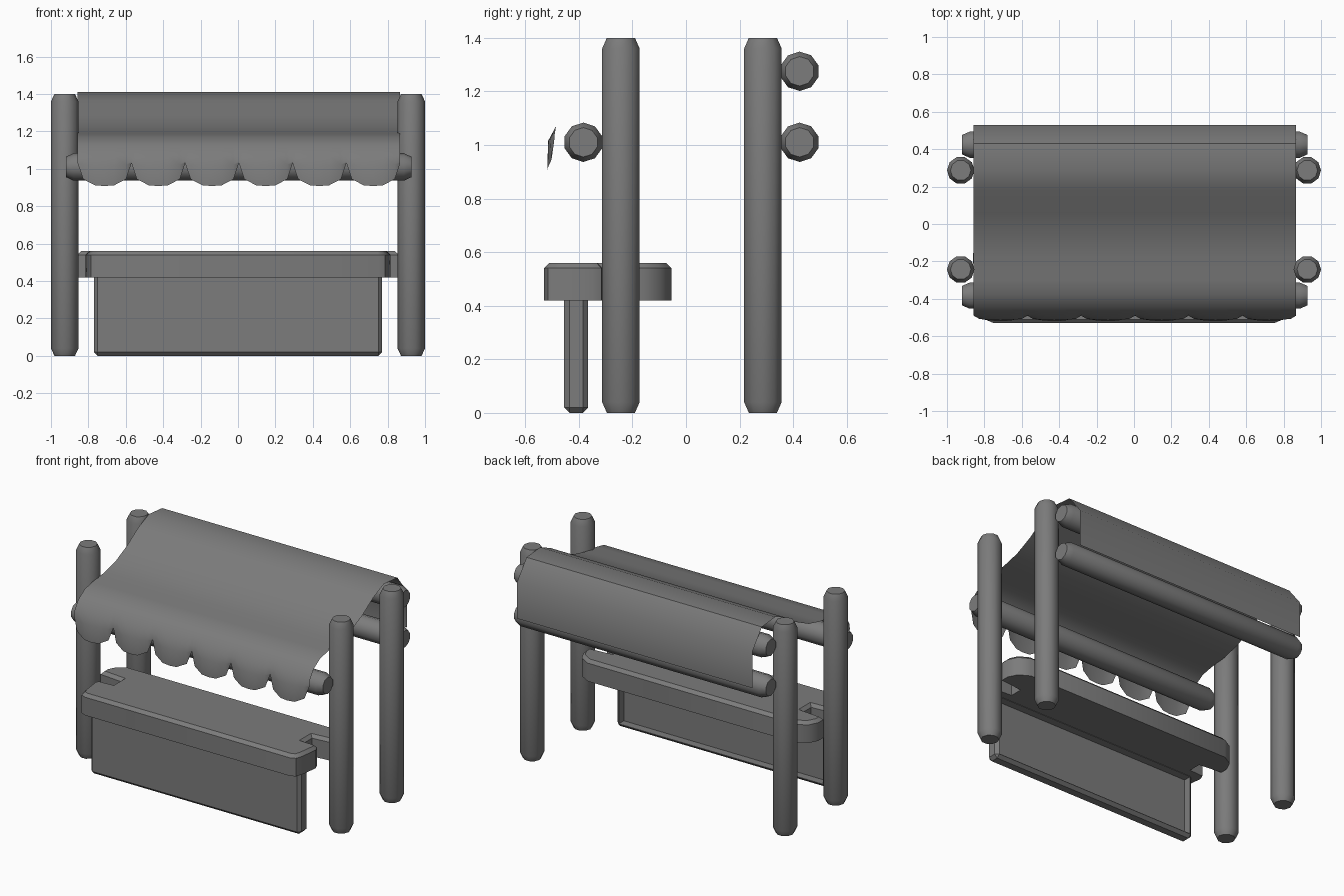
import bpy, bmesh, math

cube = bpy.data.objects.get("Cube")
if cube:
    bpy.data.objects.remove(cube, do_unlink=True)

grey = bpy.data.materials.new("plain grey")
grey.use_nodes = True
colour = (0.2, 0.2, 0.2, 1)
grey.diffuse_color = colour
grey.node_tree.nodes["Principled BSDF"].inputs["Base Color"].default_value = colour


def finish(name, bm, smooth=None, outward=True):
    """Turn a bmesh into a named object, optionally with smooth shading."""
    if outward:
        bmesh.ops.recalc_face_normals(bm, faces=bm.faces)
    mesh = bpy.data.meshes.new(name)
    bm.to_mesh(mesh)
    bm.free()
    mesh.materials.append(grey)
    obj = bpy.data.objects.new(name, mesh)
    bpy.context.collection.objects.link(obj)
    if smooth:
        bpy.ops.object.select_all(action='DESELECT')
        obj.select_set(True)
        bpy.context.view_layer.objects.active = obj
        bpy.ops.object.shade_smooth_by_angle(angle=math.radians(smooth))
    return obj


def pole(name, length, location, lying=False):
    """Ten-sided pole with tapered ends, standing on z or lying along x."""
    bm = bmesh.new()
    half, sides, rings = length / 2, 10, []
    for z, r in ((-half, .055), (.04 - half, .0735), (half - .04, .0735), (half, .055)):
        rings.append([bm.verts.new((r * math.cos(math.tau * i / sides),
                                    r * math.sin(math.tau * i / sides), z))
                      for i in range(sides)])
    for low, high in zip(rings, rings[1:]):
        for i in range(sides):
            j = (i + 1) % sides
            bm.faces.new((low[i], low[j], high[j], high[i]))
    bm.faces.new(rings[0][::-1])
    bm.faces.new(rings[-1])
    obj = finish(name, bm, 45)
    obj.location = location
    if lying:
        obj.rotation_euler.y = math.pi / 2


# Four upright posts
for side, x in (("left", .9265), ("right", -.9265)):
    for place, y in (("front", -.243), ("back", .287)):
        pole(f"{place}_{side}_post", 1.4, (x, y, .7))

# Three cross rails
for name, y, z in (("front_rail", -.383, 1.01), ("back_lower_rail", .424, 1.01),
                   ("back_upper_rail", .424, 1.275)):
    pole(name, 1.845, (.004, y, z), lying=True)

# Front panel, a box with chamfered edges and a recessed back
bm = bmesh.new()
bmesh.ops.create_cube(bm, size=1)
for v in bm.verts:
    v.co.x *= 1.54
    v.co.y = v.co.y * .09 - .41
    v.co.z = (v.co.z + .5) * .44
bmesh.ops.bevel(bm, geom=list(bm.edges), offset=.02, segments=1, affect='EDGES')
bm.normal_update()
back = max(bm.faces, key=lambda f: f.calc_center_median().y)
bmesh.ops.inset_region(bm, faces=[back], thickness=.004)
bmesh.ops.inset_region(bm, faces=[back], thickness=.002, depth=-.05)
finish("front_panel", bm)

# Counter top: mirrored outline with a notch at each end, chamfered upper rim
half_outline = [(.75, -.53), (.785, -.515), (.80, -.47), (.815, -.35), (.80, -.315),
                (.70, -.31), (.70, -.225), (.86, -.21), (.86, -.155), (.83, -.095),
                (.76, -.055)]
outline = half_outline + [(-x, y) for x, y in reversed(half_outline)]
bm = bmesh.new()
base = bm.faces.new([bm.verts.new((x, y, .42)) for x, y in outline])
grown = bmesh.ops.extrude_face_region(bm, geom=[base])["geom"]
for v in grown:
    if isinstance(v, bmesh.types.BMVert):
        v.co.z = .56
rim = [e for e in bm.edges if all(v.co.z > .5 for v in e.verts)]
bmesh.ops.bevel(bm, geom=rim, offset=.02, segments=1, affect='EDGES')
finish("counter_top", bm, 40)

# Cloth canopy: a single sheet hanging over the rails, with a scalloped front
profile = [(.53, 1.03), (.53, 1.27), (.43, 1.397), (.29, 1.41), (.18, 1.363),
           (.06, 1.287), (-.06, 1.23), (-.18, 1.2), (-.30, 1.187), (-.38, 1.17),
           (-.45, 1.125), (-.485, 1.07)]
scallop = [(0, -.49, 1.03), (.10, -.502, .945), (.32, -.517, .912),
           (.5, -.518, .908), (.68, -.517, .912), (.9, -.502, .945)]
count, width = 6, 1.724
columns = [(n + u, y, z) for n in range(count) for u, y, z in scallop]
columns.append((count, -.49, 1.03))
bm = bmesh.new()
strips = []
for u, hem_y, hem_z in columns:
    x = (u / count - .5) * width + .005
    bulge = (1.03 - hem_z) * .2
    points = profile + [(-.49 - bulge, 1.04 - bulge), (hem_y, hem_z)]
    strips.append([bm.verts.new((x, y, z)) for y, z in points])
for a, b in zip(strips, strips[1:]):
    for i in range(len(a) - 1):
        bm.faces.new((a[i], a[i + 1], b[i + 1], b[i]))
bm.normal_update()
if sum(f.normal.z * f.calc_area() for f in bm.faces) < 0:
    bmesh.ops.reverse_faces(bm, faces=bm.faces)
finish("cloth_canopy", bm, 45, outward=False)
